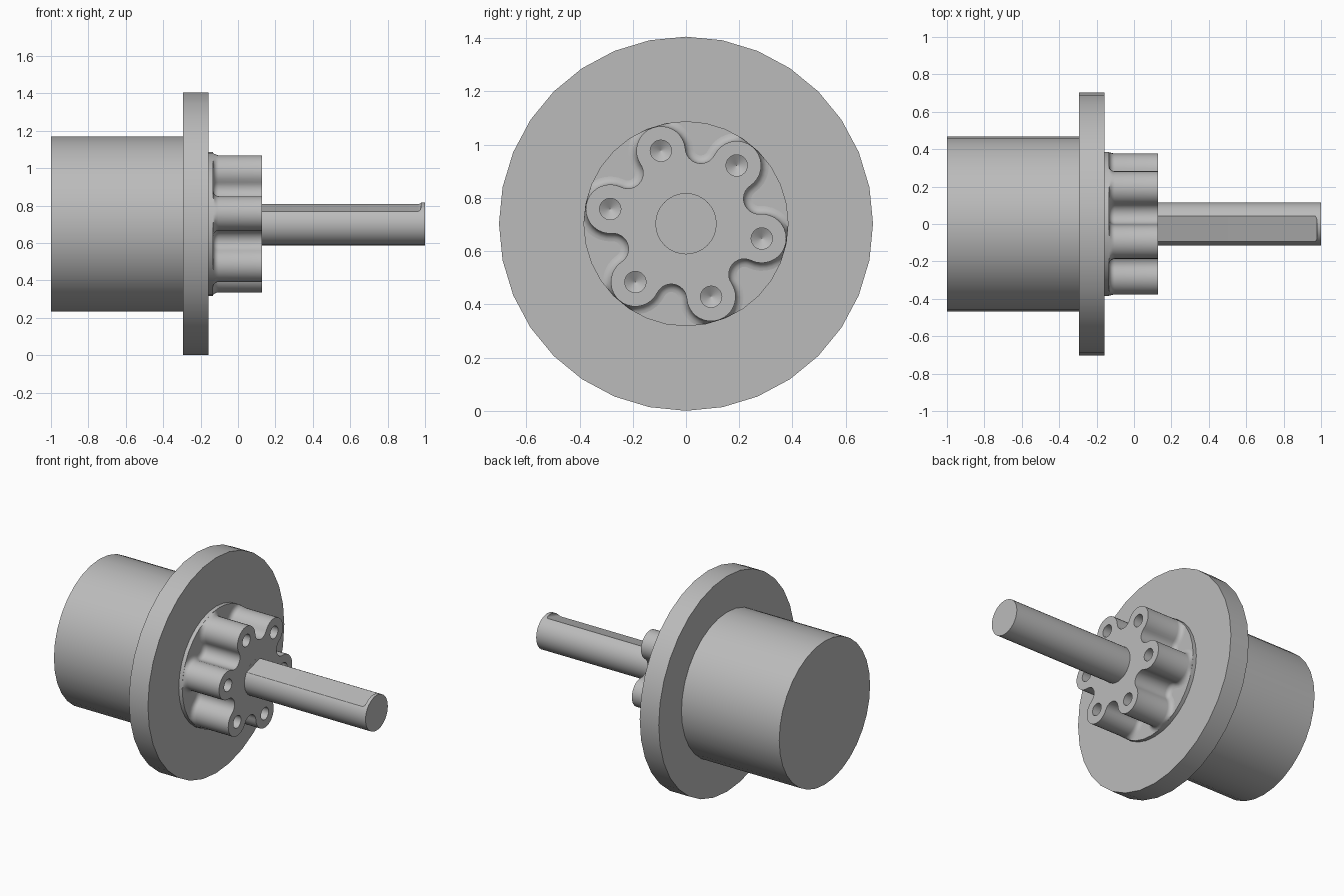
import bpy
import bmesh
from math import sin, cos, pi, radians
from mathutils import Matrix, Vector

if "Cube" in bpy.data.objects:
    bpy.data.objects.remove(bpy.data.objects["Cube"], do_unlink=True)

AXIS_Z = 0.7025      # height of the common axis, which runs along x
LOBES = 6
FIRST_LOBE = radians(49)
LOBE_DIST = 0.29

steel = bpy.data.materials.new("plain grey metal")
steel.use_nodes = True
GREY = (0.5, 0.5, 0.5, 1)
steel.diffuse_color = GREY
steel.node_tree.nodes["Principled BSDF"].inputs["Base Color"].default_value = GREY


def make_object(name, bm):
    bmesh.ops.remove_doubles(bm, verts=bm.verts, dist=1e-5)
    bmesh.ops.recalc_face_normals(bm, faces=bm.faces)
    mesh = bpy.data.meshes.new(name)
    bm.to_mesh(mesh)
    bm.free()
    mesh.materials.append(steel)
    obj = bpy.data.objects.new(name, mesh)
    obj.location.z = AXIS_Z
    bpy.context.collection.objects.link(obj)
    return obj


def loft(bm, rings):
    """Join closed rings of points and cap both ends."""
    loops = [[bm.verts.new(p) for p in ring] for ring in rings]
    n = len(loops[0])
    for a, b in zip(loops, loops[1:]):
        for i in range(n):
            j = (i + 1) % n
            bm.faces.new((a[i], a[j], b[j], b[i]))
    bm.faces.new(loops[0])
    bm.faces.new(loops[-1])


def turned(bm, profile, segments, y=0, z=0):
    """Revolve (x, radius) points around a line parallel to x."""
    turns = [2 * pi * i / segments for i in range(segments)]
    loft(bm, [[(x, y + r * cos(t), z + r * sin(t)) for t in turns]
              for x, r in profile])


def cut(obj, cutter):
    cutter.hide_render = True
    mod = obj.modifiers.new("cut", 'BOOLEAN')
    mod.operation = 'DIFFERENCE'
    mod.solver = 'EXACT'
    mod.object = cutter
    bpy.context.view_layer.objects.active = obj
    bpy.ops.object.modifier_apply(modifier=mod.name)
    bpy.data.objects.remove(cutter, do_unlink=True)


def smooth(obj):
    bpy.ops.object.select_all(action='DESELECT')
    obj.select_set(True)
    bpy.context.view_layer.objects.active = obj
    bpy.ops.object.shade_smooth_by_angle(angle=radians(30))


def lobed_ring(x, grow):
    """Outline of alternating round lobes and hollows, held inside the pilot."""
    lobe_r = 0.092
    hollow_r = 2 * LOBE_DIST * sin(pi / LOBES / 2) - lobe_r
    sweep = radians(105)
    points = []

    def arc(centre, radius, start, end, steps):
        for i in range(steps):
            t = centre + start + (end - start) * i / steps
            p = Vector((LOBE_DIST * cos(centre) + radius * cos(t),
                        LOBE_DIST * sin(centre) + radius * sin(t)))
            if p.length > 0.383:
                p *= 0.383 / p.length
            points.append((x, p.x, p.y))

    for k in range(LOBES):
        a = FIRST_LOBE + k * 2 * pi / LOBES
        arc(a, lobe_r + grow, -sweep, sweep, 18)
        arc(a + pi / LOBES, hollow_r - grow, 2 * pi - sweep, sweep, 12)
    return points


# Housing: round body, wide flange and shallow pilot step
bm = bmesh.new()
turned(bm, [(-1, 0.468), (-0.295, 0.468), (-0.295, 0.7025), (-0.158, 0.7025),
            (-0.158, 0.385), (-0.133, 0.385)], 32)
housing = make_object("flanged_housing", bm)

# Lobed hub with a filleted foot
bm = bmesh.new()
FILLET = 0.03
rings = [lobed_ring(-0.14, FILLET)]
for i in range(6):
    t = pi / 2 * i / 5
    rings.append(lobed_ring(-0.133 + FILLET * (1 - cos(t)), FILLET * (1 - sin(t))))
rings.append(lobed_ring(0.127, 0))
loft(bm, rings)
hub = make_object("lobed_hub", bm)

# Drilled holes with conical bottoms, one per lobe
bm = bmesh.new()
for k in range(LOBES):
    a = FIRST_LOBE + k * 2 * pi / LOBES
    turned(bm, [(-0.025, 0.0005), (0, 0.04), (0.2, 0.04)], 24,
           LOBE_DIST * cos(a), LOBE_DIST * sin(a))
cut(hub, make_object("hole_cutter", bm))

# Shaft
bm = bmesh.new()
turned(bm, [(0.1, 0.115), (1, 0.115)], 32)
shaft = make_object("shaft", bm)

# Long flat milled along the shaft, stopping short of the tip
bm = bmesh.new()
bmesh.ops.create_cube(bm, size=1)
start, end, floor = 0.1275, 0.978, 0.09
bmesh.ops.transform(bm, verts=bm.verts, matrix=Matrix.Translation(
    ((start + end) / 2, 0, floor + 0.1)) @ Matrix.Diagonal((end - start, 0.4, 0.2, 1)))
run_out = [e for e in bm.edges
           if all(v.co.x > 0.9 and v.co.z < floor + 0.01 for v in e.verts)]
bmesh.ops.bevel(bm, geom=run_out, offset=0.015, segments=4, profile=0.5,
                affect='EDGES')
bmesh.ops.rotate(bm, verts=bm.verts, cent=(0, 0, 0),
                 matrix=Matrix.Rotation(radians(16), 3, 'X'))
cut(shaft, make_object("flat_cutter", bm))

for part in (housing, hub, shaft):
    smooth(part)
